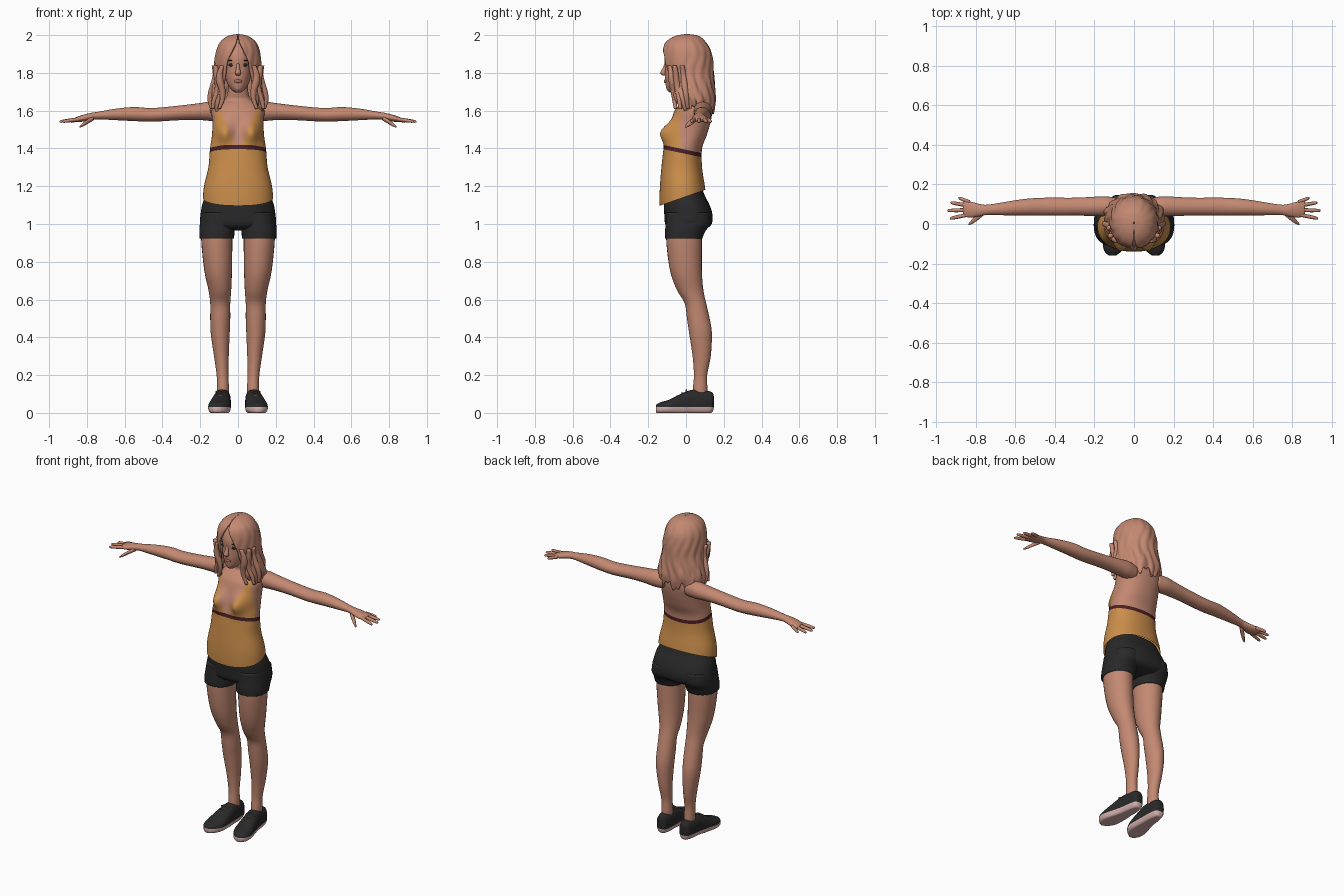
import bpy, bmesh, math
from mathutils import Vector


def material(name, r, g, b):
    m = bpy.data.materials.new(name)
    m.diffuse_color = (r, g, b, 1)
    return m


SKIN = material("skin and hair", 0.55, 0.25, 0.168)
ORANGE = material("orange cloth", 0.60, 0.27, 0.07)
TRIM = material("maroon trim", 0.07, 0.014, 0.018)
BLACK = material("black cloth", 0.022, 0.022, 0.023)
SOLE = material("pale sole", 0.66, 0.44, 0.42)
LACE = material("olive lace", 0.16, 0.12, 0.06)
LIP = material("lip", 0.42, 0.16, 0.12)
EYE = material("dark eye", 0.03, 0.02, 0.018)


def smooth_rows(rows, sub):
    """Catmull-Rom interpolation of table rows."""
    out, n = [], len(rows)
    for i in range(n - 1):
        p = [rows[max(0, min(n - 1, i + k))] for k in (-1, 0, 1, 2)]
        for s in range(sub + (i == n - 2)):
            t = s / sub
            out.append([0.5 * (2 * b + (c - a) * t + (2 * a - 5 * b + 4 * c - d) * t * t
                               + (3 * b - a - 3 * c + d) * t ** 3) for a, b, c, d in zip(*p)])
    return out


def finish(name, bm, mats, mirror=False):
    bmesh.ops.recalc_face_normals(bm, faces=bm.faces[:])
    for f in bm.faces:
        f.smooth = True
    me = bpy.data.meshes.new(name)
    bm.to_mesh(me)
    bm.free()
    for m in mats:
        me.materials.append(m)
    ob = bpy.data.objects.new(name, me)
    bpy.context.collection.objects.link(ob)
    if mirror:
        ob.modifiers.new("mirror", 'MIRROR').use_mirror_merge = False
    return ob


def skin_rings(bm, rings, closed=True):
    vs = [[bm.verts.new(p) for p in r] for r in rings]
    n = len(vs[0])
    for a, b in zip(vs, vs[1:]):
        for i in range(n if closed else n - 1):
            j = (i + 1) % n
            bm.faces.new((a[i], a[j], b[j], b[i]))
    if closed:
        bm.faces.new(vs[0])
        bm.faces.new(vs[-1])


def loft_mesh(rows, axis='z', seg=24, sub=4, p=2.0, warp=None):
    """Rows are x, y, z of the centre and two radii across the axis."""
    i, j = {'x': (1, 2), 'y': (0, 2), 'z': (0, 1)}[axis]
    rings = []
    for r in smooth_rows(rows, sub):
        ring = []
        for k in range(seg):
            a = 2 * math.pi * k / seg
            c, s = math.cos(a), math.sin(a)
            v = Vector(r[:3])
            v[i] += r[3] * math.copysign(abs(c) ** (2 / p), c)
            v[j] += r[4] * math.copysign(abs(s) ** (2 / p), s)
            ring.append(warp(v) if warp else v)
        rings.append(ring)
    bm = bmesh.new()
    skin_rings(bm, rings)
    return bm


def loft(name, rows, mat, axis='z', mirror=False, **kw):
    return finish(name, loft_mesh(rows, axis, **kw), [mat], mirror)


def upright(rows):
    """z, half width, front y, back y  ->  loft rows"""
    return [(0, (f + b) / 2, z, w, (b - f) / 2) for z, w, f, b in rows]


def cut(bm, co, no, clear=False):
    bmesh.ops.bisect_plane(bm, geom=bm.verts[:] + bm.edges[:] + bm.faces[:], dist=1e-6,
                           plane_co=co, plane_no=no, clear_outer=clear)


def blob(name, mat, loc, size, mirror=False, tilt=0):
    bm = bmesh.new()
    bmesh.ops.create_uvsphere(bm, u_segments=16, v_segments=10, radius=1)
    for v in bm.verts:
        x, y, z = (v.co[k] * size[k] for k in range(3))
        v.co = (loc[0] + x, loc[1] + y + abs(x) * tilt, loc[2] + z)
    return finish(name, bm, [mat], mirror)


# Torso with bust, neck and halter top, coloured along cut lines
def bust(v):
    if v.y < 0:
        d = ((abs(v.x) - 0.075) / 0.045) ** 2 + ((v.z - 1.485) / 0.055) ** 2
        v.y -= 0.055 * math.exp(-d)
    return v


bm = loft_mesh(upright([
    (1.05, .19, -.135, .115), (1.12, .187, -.14, .11), (1.20, .18, -.138, .10),
    (1.30, .157, -.13, .085), (1.40, .148, -.118, .085), (1.47, .138, -.098, .11),
    (1.54, .135, -.08, .13), (1.60, .14, -.06, .14), (1.635, .115, -.03, .135),
    (1.66, .07, -.005, .11), (1.70, .054, -.01, .095), (1.77, .052, -.01, .095)]),
    seg=72, sub=6, p=2.2, warp=bust)
cut(bm, (0, 0, 1.145), (0, .35, -1), clear=True)
for h in (-.011, .011):
    cut(bm, (0, 0, 1.382 + h), (0, .21, 1))
for s in (-1, 1):
    cut(bm, (s * .015, 0, 1.41), (s * .21, 0, -.085))
    cut(bm, (s * .15, 0, 1.38), (s * .25, 0, .042))
cut(bm, (0, 0, 1.63), (0, 0, 1))
for f in bm.faces:
    c = f.calc_center_median()
    band = c.z - 1.382 + .21 * c.y
    inner = .015 + (c.z - 1.41) * .085 / .21
    outer = .15 - (c.z - 1.38) * .042 / .25
    if abs(band) < .011:
        f.material_index = 2
    elif band < 0 or (c.y < 0 and c.z < 1.63 and inner < abs(c.x) < outer):
        f.material_index = 1
finish("torso_and_top", bm, [SKIN, ORANGE, TRIM])

# Shorts: hips and two leg tubes
loft("shorts_hips", upright([
    (1.19, .155, -.105, .085), (1.15, .172, -.115, .10), (1.10, .19, -.117, .125),
    (1.05, .198, -.115, .14), (1.00, .20, -.11, .136), (.975, .165, -.085, .105),
    (.965, .08, -.04, .05)]), BLACK, seg=40, p=2.3)
loft("shorts_leg", [(.10, .012, 1.06, .092, .118), (.107, .01, 1.0, .095, .118),
                    (.111, -.005, .96, .093, .106), (.112, -.012, .922, .091, .098)],
     BLACK, mirror=True, seg=32, p=2.2)

# Legs
loft("leg", [
    (.112, -.01, .98, .082, .092), (.112, -.01, .90, .082, .094), (.105, 0, .75, .073, .084),
    (.096, .022, .65, .060, .070), (.094, .05, .58, .053, .057), (.094, .065, .50, .053, .060),
    (.094, .077, .42, .050, .060), (.088, .083, .30, .039, .048), (.082, .077, .20, .031, .035),
    (.080, .075, .13, .032, .038), (.080, .075, .06, .03, .036)], SKIN, mirror=True, seg=28)

# Shoes with soles
def flatten(v):
    v.z = max(v.z, 0.0)
    return v


bm = loft_mesh([
    (.080, .147, .06, .012, .03), (.080, .135, .055, .032, .056), (.081, .08, .055, .042, .066),
    (.084, .03, .055, .046, .067), (.091, -.03, .042, .053, .058), (.099, -.09, .03, .059, .04),
    (.106, -.135, .025, .045, .031), (.110, -.160, .022, .018, .02)],
    axis='y', seg=32, p=2.5, warp=flatten)
cut(bm, (0, 0, .03), (0, 0, 1))
for f in bm.faces:
    f.material_index = int(f.calc_center_median().z < .03)
finish("shoe", bm, [BLACK, SOLE], True)
for k in range(4):
    y = -.065 + .022 * k
    z = .065 + .0145 * k
    loft("lace", [(.067, y, z + .002, .004, .004), (.093, y, z + .012, .004, .004),
                  (.119, y, z + .002, .004, .004)], LACE, 'x', True, seg=8)

# Arms, palms, fingers and thumbs
loft("arm", [
    (.08, .09, 1.595, .040, .045), (.14, .09, 1.597, .050, .051), (.20, .089, 1.595, .049, .045),
    (.30, .088, 1.589, .045, .039), (.45, .088, 1.578, .045, .036), (.55, .085, 1.582, .042, .037),
    (.65, .078, 1.580, .034, .030), (.74, .072, 1.574, .026, .020), (.78, .07, 1.568, .031, .020),
    (.83, .073, 1.558, .041, .017), (.865, .08, 1.551, .038, .011)],
    SKIN, 'x', True, seg=24)
for y0, x1, y1 in ((.049, .932, .028), (.071, .945, .068), (.092, .928, .108), (.110, .888, .132)):
    pts = [(.83 + (x1 - .83) * t, y0 + (y1 - y0) * t, 1.557 - .015 * t, r, r)
           for t, r in ((0, .010), (.5, .010), (.9, .008), (1, .003))]
    loft("finger", pts, SKIN, 'x', True, seg=10, sub=3)
loft("thumb", [(.765, .055, 1.560, .014, .012), (.795, .032, 1.543, .016, .012),
               (.82, .012, 1.526, .012, .010), (.838, -.002, 1.514, .004, .004)],
     SKIN, 'x', True, seg=12)

# Head and face
loft("head", upright([
    (1.695, .015, -.085, -.03), (1.712, .036, -.102, .01), (1.74, .055, -.108, .04),
    (1.78, .069, -.112, .07), (1.83, .077, -.111, .09), (1.88, .080, -.113, .10),
    (1.93, .072, -.095, .09), (1.965, .045, -.06, .06), (1.978, .01, -.01, .02)]),
    SKIN, seg=32)
loft("nose", [(0, -.107, 1.85, .008, .006), (0, -.113, 1.825, .010, .011),
              (0, -.120, 1.80, .015, .017), (0, -.112, 1.785, .010, .010)], SKIN, seg=14)
blob("lips", LIP, (0, -.110, 1.756), (.023, .007, .009), tilt=.3)
blob("eye", EYE, (.034, -.099, 1.842), (.017, .006, .008), True)
blob("eyebrow", EYE, (.036, -.102, 1.866), (.019, .004, .003), True)

# Wavy hair shell, open over the face
profile = smooth_rows([
    (2.000, .002, .000, .010, 0), (1.990, .050, -.055, .065, 2), (1.962, .088, -.100, .098, 5),
    (1.920, .108, -.118, .124, 15), (1.860, .117, -.120, .136, 28), (1.790, .121, -.108, .141, 34),
    (1.720, .136, -.092, .147, 36), (1.660, .146, -.078, .150, 40), (1.610, .136, -.050, .142, 46)], 6)
rings = []
for k, (z, w, front, back, gap) in enumerate(profile):
    v = k / (len(profile) - 1)
    ring = []
    for i in range(97):
        gap_r = math.radians(gap)
        phi = gap_r + (2 * math.pi - 2 * gap_r) * i / 96
        wave = 1 + .035 * v * math.sin(15 * phi + 2.5 * math.sin(22 * z)) \
            + .02 * v * math.sin(7 * phi + 20 * z)
        ring.append((w * math.sin(phi) * wave,
                     (front + back) / 2 - (back - front) / 2 * math.cos(phi) * wave,
                     z + .022 * v ** 4 * (math.sin(9 * phi) + .6 * math.sin(23 * phi))))
    rings.append(ring)
bm = bmesh.new()
skin_rings(bm, rings, closed=False)
hair = finish("hair", bm, [SKIN])
thick = hair.modifiers.new("thickness", 'SOLIDIFY')
thick.thickness, thick.offset = .012, 0

# Loose locks framing the face
for x, y, d in ((.082, -.085, 0), (.108, -.06, 1.6), (.125, -.02, 3)):
    loft("hair_lock", [(x + .012 * math.sin(d + k * 1.3) + .003 * k, y + .006 * k, 1.84 - .046 * k,
                        .020 - .0035 * abs(k - 2), .018 - .003 * abs(k - 2)) for k in range(6)],
         SKIN, mirror=True, seg=12)
